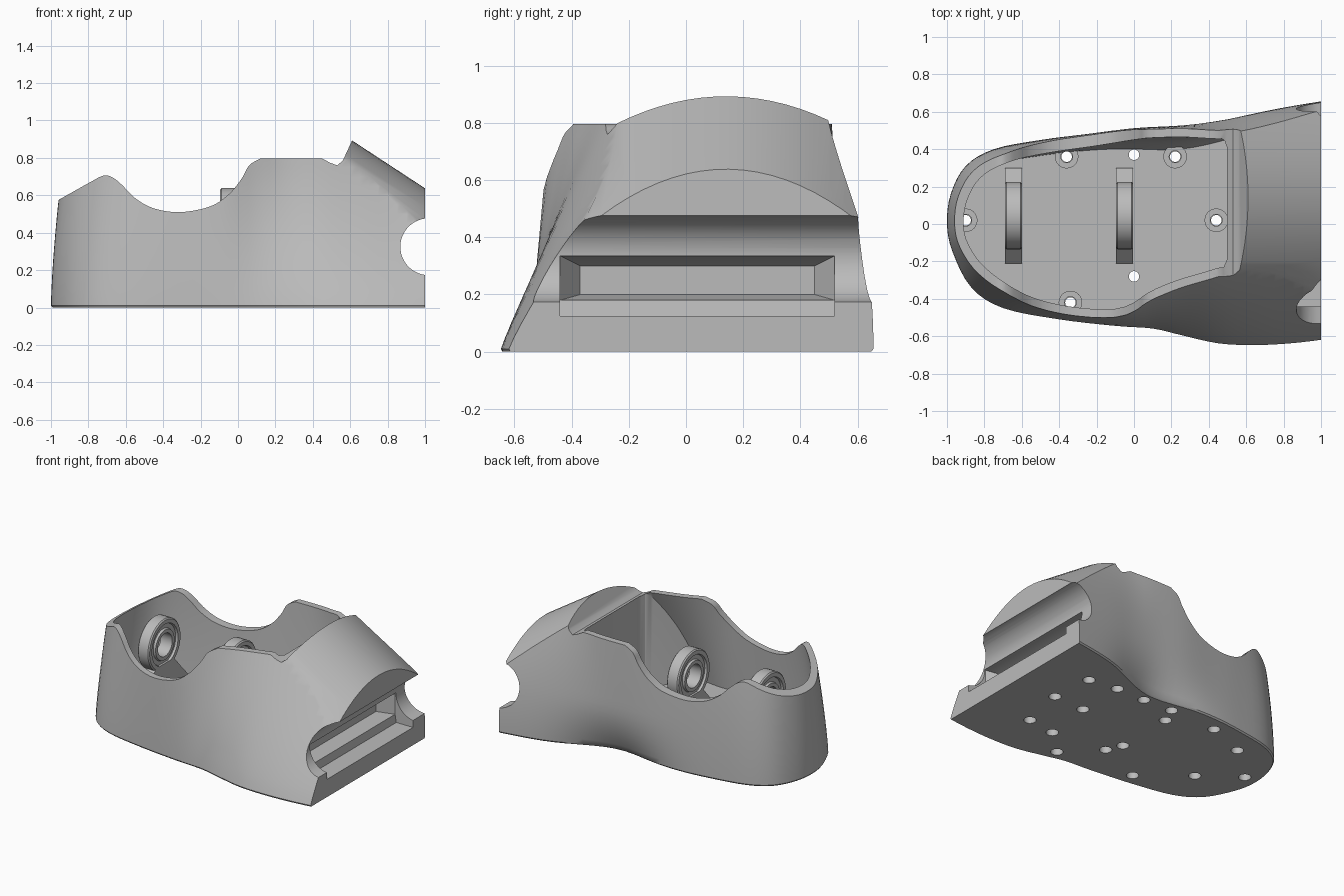
import bpy, bmesh, math
from mathutils import Vector

cube = bpy.data.objects.get("Cube")
if cube:
    bpy.data.objects.remove(cube, do_unlink=True)

grey = bpy.data.materials.new("plain_grey")
grey.use_nodes = True
GREY = (0.5, 0.5, 0.5, 1)
grey.diffuse_color = GREY
grey.node_tree.nodes["Principled BSDF"].inputs["Base Color"].default_value = GREY


def make(name, bm):
    bmesh.ops.recalc_face_normals(bm, faces=bm.faces)
    mesh = bpy.data.meshes.new(name)
    bm.to_mesh(mesh)
    bm.free()
    mesh.materials.append(grey)
    ob = bpy.data.objects.new(name, mesh)
    bpy.context.collection.objects.link(ob)
    return ob


def loft(name, rings):
    """Closed solid through rings with equal point counts."""
    bm = bmesh.new()
    rows = [[bm.verts.new(p) for p in r] for r in rings]
    n = len(rows[0])
    for a, b in zip(rows, rows[1:]):
        for i in range(n):
            j = (i + 1) % n
            bm.faces.new((a[i], a[j], b[j], b[i]))
    bm.faces.new(rows[0])
    bm.faces.new(rows[-1])
    return make(name, bm)


def prism(name, pts, vec):
    return loft(name, [pts, [Vector(p) + Vector(vec) for p in pts]])


def cylinder(name, x, y, z0, z1, r):
    steps = [2 * math.pi * i / 24 for i in range(24)]
    return prism(name, [(x + r * math.cos(a), y + r * math.sin(a), z0) for a in steps], (0, 0, z1 - z0))


def boolean(ob, cutter, op):
    mod = ob.modifiers.new("cut", "BOOLEAN")
    mod.operation, mod.solver, mod.object = op, "EXACT", cutter
    bpy.context.view_layer.objects.active = ob
    bpy.ops.object.modifier_apply(modifier=mod.name)
    bpy.data.objects.remove(cutter, do_unlink=True)


def smooth(ob):
    bpy.ops.object.select_all(action="DESELECT")
    ob.select_set(True)
    bpy.context.view_layer.objects.active = ob
    bpy.ops.object.shade_smooth_by_angle(angle=math.radians(32))


def curve(pts, n):
    """Smooth path through the points."""
    p = [Vector(q) for q in pts]
    p = [p[0] * 2 - p[1]] + p + [p[-1] * 2 - p[-2]]
    out = []
    for a, b, c, d in zip(p, p[1:], p[2:], p[3:]):
        for i in range(n):
            t = i / n
            out.append((b * 2 + (c - a) * t + (a * 2 - b * 5 + c * 4 - d) * t * t
                        + (b * 3 - a - c * 3 + d) * t ** 3) * 0.5)
    return out + [p[-2]]


# Plan outline from back heel round the toe to front heel: x, y at base, y at rim
OUTLINE = curve([
    (1.06, .665, .5), (.7, .61, .5), (.45, .56, .5), (.25, .53, .51), (0, .515, .5),
    (-.25, .485, .46), (-.5, .45, .42), (-.75, .4, .36), (-.9, .31, .27), (-.98, .16, .14),
    (-1, 0, 0), (-.97, -.15, -.12), (-.87, -.34, -.25), (-.7, -.45, -.37), (-.4, -.51, -.46),
    (-.1, -.545, -.475), (.1, -.56, -.4), (.25, -.595, -.34), (.45, -.64, -.28),
    (.65, -.65, -.21), (.85, -.64, -.14), (1.06, -.615, -.09)], 4)


def ring(z, inset, back_extra=0):
    pts = []
    for x, y0, y8 in OUTLINE:
        t = (z / 0.8) ** (2.1 if y0 > 0 else 1.15)
        y = y0 + (y8 - y0) * t
        if y0 > 0:
            # the back is drawn in at the waist near the base
            y -= 0.1 * math.exp(-((x - .22) / .33) ** 2) * max(0, 1 - z / 0.35) ** 2
        if x < 0:
            x *= 1 - 0.04 * (z / 0.57) ** 1.5
        pts.append(Vector((x, y)))
    out = []
    for i, p in enumerate(pts):
        d = (pts[min(i + 1, len(pts) - 1)] - pts[max(i - 1, 0)]).normalized()
        gap = inset + back_extra * max(OUTLINE[i].y, 0)
        out.append((p.x - d.y * gap, p.y + d.x * gap, z))
    return out


def arch():
    """Domed heel cover, swept down towards the heel end."""
    ys = [-1 + i / 20 for i in range(45)]
    rise = 0.655
    pts = [(-1.2, y, 0.893 + 1.81 * rise - 0.85 * (y - 0.14) ** 2) for y in ys]
    pts += [(-1.2, ys[-1], -2), (-1.2, ys[0], -2)]
    return prism("arch_cutter", pts, (2.4, 0, -2.4 * rise))


# Outer body
heights = [i * 0.05 for i in range(1, 21)]
body = loft("shell_body", [ring(0, 0.008), ring(0.01, 0)] + [ring(z, 0) for z in heights])

# Side silhouette with wavy rim and round heel notch
rim = curve([(-.8, .665), (-.72, .705), (-.67, .695), (-.62, .655), (-.55, .585), (-.45, .53),
             (-.31, .51), (-.15, .54), (-.05, .605), (.02, .69), (.06, .76), (.12, .797)], 5)
side = [(-1.2, -.2), (-1.2, .44), (-.96, .575)] + [tuple(p) for p in rim]
side += [(.45, .797), (.49, .775), (.53, .76), (.56, .785), (.61, .893), (.66, 1.2), (.995, 1.2)]
for i in range(25):
    a = math.radians(97.5 + 165 * i / 24)
    side.append((1.02 + 0.152 * math.cos(a), 0.325 + 0.152 * math.sin(a)))
side.append((1, -.2))
boolean(body, prism("side_cutter", [(x, -1, z) for x, z in side], (0, 2, 0)), "INTERSECT")
boolean(body, arch(), "INTERSECT")

# Hollow interior, thicker low on the back wall, closed in front of the heel
FLOOR = 0.13
cavity = loft("cavity_cutter", [ring(z, 0.045, 0.1 * max(0, 1 - z / 0.8))
                                for z in [FLOOR] + [h + 0.1 for h in heights]])
heel_wall = [(-2, -1), (-.2, -1), (.45, -.25), (.48, -.23), (.497, -.19),
             (.497, .41), (.485, .445), (.45, .47), (-.1, 1), (-2, 1)]
boolean(cavity, prism("clip", [(x, y, -1) for x, y in heel_wall], (0, 0, 3)), "INTERSECT")
boolean(body, cavity, "DIFFERENCE")


# Heel slot: wide recess running into a shallow tapered pocket
def slot_ring(x, y0, y1, z0, z1):
    return [(x, y0, z0), (x, y1, z0), (x, y1, z1), (x, y0, z1)]


boolean(body, loft("slot_cutter", [
    slot_ring(1.2, -.44, .52, .125, .335), slot_ring(.87, -.44, .52, .125, .335),
    slot_ring(.86, -.44, .52, .18, .335), slot_ring(.76, -.37, .45, .2, .3)]), "DIFFERENCE")

# Screw holes in the base: countersunk below, narrow above, blind under the heel
BOSSES = [(-.36, .36), (.22, .36), (-.9, .02), (.44, .02), (-.34, -.42)]
PLAIN = [(0, .37), (0, -.28)]
BLIND = [(.65, .33), (.44, .36), (.68, .03), (.61, -.3), (.4, -.33), (.22, -.5)]
BEARINGS = [-.645, -.05]
BLIND += [(x, y) for x in BEARINGS for y in (.25, -.17)]
for x, y in BOSSES + PLAIN + BLIND:
    boolean(body, cylinder("hole_cutter", x, y, -.1, .07, .04), "DIFFERENCE")
for x, y in BOSSES + PLAIN:
    boolean(body, cylinder("hole_cutter", x, y, .05, .2, .028), "DIFFERENCE")
smooth(body)

# Raised screw bosses
for i, (x, y) in enumerate(BOSSES):
    boss = cylinder("screw_boss_%d" % (i + 1), x, y, FLOOR - .01, FLOOR + .03, .063)
    boolean(boss, cylinder("hole_cutter", x, y, 0, .3, .032), "DIFFERENCE")
    smooth(boss)


def bearing(name, x):
    """Ring bearing on the x axis with recessed faces and an open hub."""
    prof = [(.08, .045), (.105, .045), (.11, .03), (.14, .03), (.145, .045), (.172, .045), (.18, .037)]
    prof += [(r, -w) for r, w in reversed(prof)]
    bm = bmesh.new()
    n = 40
    rings = []
    for i in range(n):
        a = 2 * math.pi * i / n
        rings.append([bm.verts.new((x + w, .045 + r * math.cos(a), .46 + r * math.sin(a))) for r, w in prof])
    for i in range(n):
        a, b = rings[i], rings[(i + 1) % n]
        for j in range(len(prof)):
            k = (j + 1) % len(prof)
            bm.faces.new((a[j], a[k], b[k], b[j]))
    smooth(make(name, bm))


# Bearings and their sloping brackets
for label, x in zip(("toe", "middle"), BEARINGS):
    bearing(label + "_bearing", x)
    half = [(.255, FLOOR - .01), (.255, .16), (.18, .24), (.1, .33)]
    pts = [(x - .045, .045 + y, z) for y, z in half]
    pts += [(x - .045, .045 - y, z) for y, z in reversed(half)]
    prism(label + "_bearing_bracket", pts, (.09, 0, 0))
